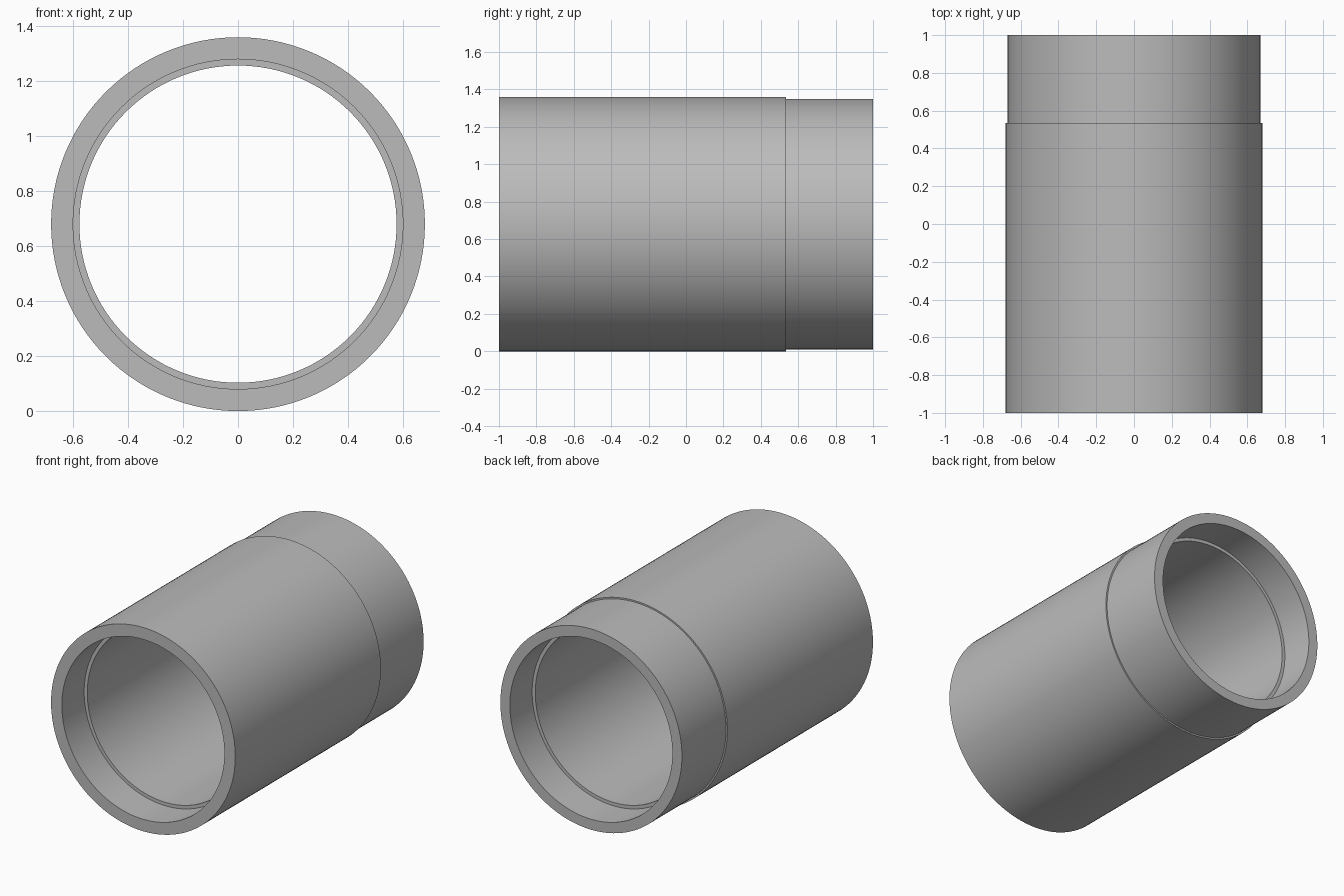
import bpy, bmesh, math
from mathutils import Matrix, Vector

cube = bpy.data.objects.get("Cube")
if cube:
    bpy.data.objects.remove(cube, do_unlink=True)

# Bare metal
metal = bpy.data.materials.new("grey metal")
metal.use_nodes = True
grey = (0.5, 0.5, 0.5, 1)
metal.diffuse_color = grey
metal.node_tree.nodes["Principled BSDF"].inputs["Base Color"].default_value = grey

SEGMENTS = 128
OUTER, SPIGOT = 0.68, 0.67      # outside radii
SOCKET, BORE = 0.60, 0.577      # inside radii
STEP_Y = 0.535                  # where the outside narrows
LEDGE_Y = 0.765                 # where each socket ends

# Closed wall section as (radius, y)
section = [
    (OUTER, -1), (OUTER, STEP_Y), (SPIGOT, STEP_Y), (SPIGOT, 1),
    (SOCKET, 1), (SOCKET, LEDGE_Y), (BORE, LEDGE_Y),
    (BORE, -LEDGE_Y), (SOCKET, -LEDGE_Y), (SOCKET, -1),
]

# Sleeve: sweep the section around the y axis
bm = bmesh.new()
rings = []
for i in range(SEGMENTS):
    turn = Matrix.Rotation(2 * math.pi * i / SEGMENTS, 3, 'Y')
    rings.append([bm.verts.new(turn @ Vector((r, y, 0)) + Vector((0, 0, OUTER)))
                  for r, y in section])
for i, ring in enumerate(rings):
    following = rings[(i + 1) % SEGMENTS]
    for j in range(len(section)):
        k = (j + 1) % len(section)
        bm.faces.new((ring[j], ring[k], following[k], following[j]))
bmesh.ops.recalc_face_normals(bm, faces=bm.faces)
mesh = bpy.data.meshes.new("pipe_sleeve")
bm.to_mesh(mesh)
bm.free()
mesh.materials.append(metal)

sleeve = bpy.data.objects.new("pipe_sleeve", mesh)
bpy.context.collection.objects.link(sleeve)
bpy.context.view_layer.objects.active = sleeve
sleeve.select_set(True)
bpy.ops.object.shade_smooth_by_angle(angle=math.radians(30))
